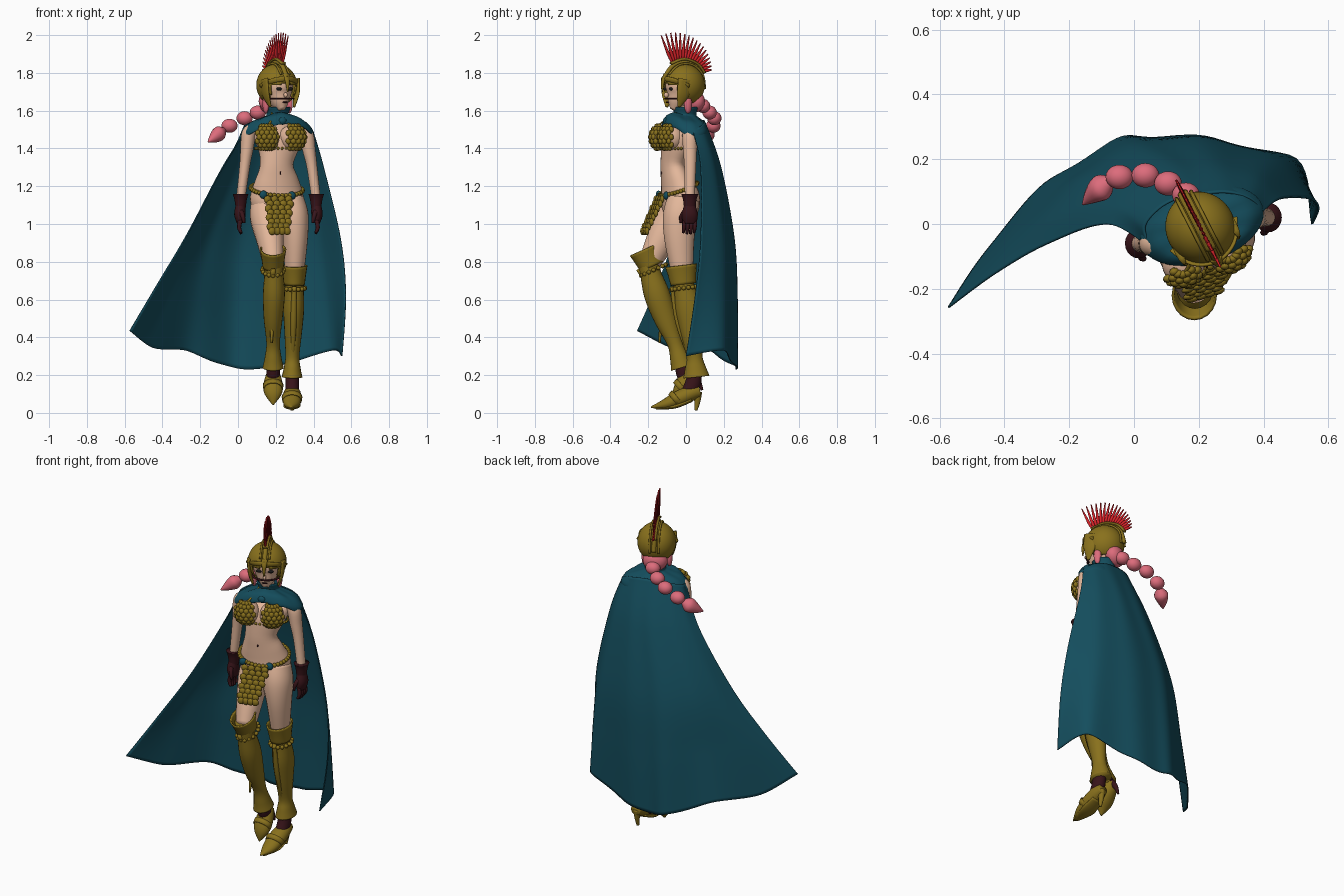
import bpy, bmesh, math
from math import sin, cos, pi, radians
from mathutils import Vector, Matrix

cube = bpy.data.objects.get("Cube")
if cube:
    bpy.data.objects.remove(cube)


def material(name, *rgb):
    m = bpy.data.materials.new(name)
    m.use_nodes = True
    color = (*rgb, 1)
    m.diffuse_color = color
    m.node_tree.nodes["Principled BSDF"].inputs["Base Color"].default_value = color
    return m


skin = material("skin", .78, .48, .33)
gold = material("gold", .25, .165, .012)
teal = material("teal cloth", .007, .075, .11)
pink = material("pink hair", .72, .15, .2)
red = material("red plume", .65, .015, .02)
maroon = material("dark leather", .04, .007, .01)
black = material("black", .01, .01, .01)


def finish(name, bm, mat, thickness=0):
    bmesh.ops.recalc_face_normals(bm, faces=bm.faces)
    mesh = bpy.data.meshes.new(name)
    bm.to_mesh(mesh)
    bm.free()
    mesh.materials.append(mat)
    mesh.shade_smooth()
    ob = bpy.data.objects.new(name, mesh)
    bpy.context.collection.objects.link(ob)
    if thickness:
        mod = ob.modifiers.new("thickness", "SOLIDIFY")
        mod.thickness = thickness
    return ob


def spline(points, t):
    """Smooth value at t in 0..1 through a list of equal tuples."""
    n = len(points) - 1
    i = min(int(t * n), n - 1)
    f = t * n - i
    p = [Vector(points[max(0, min(n, i + k))]) for k in (-1, 0, 1, 2)]
    return (p[1] * 2 + (p[2] - p[0]) * f + (p[0] * 2 - p[1] * 5 + p[2] * 4 - p[3]) * f ** 2
            + (p[1] * 3 - p[0] - p[2] * 3 + p[3]) * f ** 3) / 2


def tube(name, points, mat, yaw=0, sides=20, steps=5, caps=True, thickness=0):
    """Loft ellipses along a path of x, y, z, half width, half depth."""
    bm = bmesh.new()
    side = Vector((cos(radians(yaw)), sin(radians(yaw)), 0))
    count = (len(points) - 1) * steps
    rows = [spline(points, i / count) for i in range(count + 1)]
    rings = []
    for i, r in enumerate(rows):
        along = Vector(rows[min(i + 1, count)][:3]) - Vector(rows[max(i - 1, 0)][:3])
        depth = along.cross(side).normalized()
        wide = depth.cross(along).normalized()
        rings.append([bm.verts.new(Vector(r[:3]) + wide * max(r[3], .002) * cos(a) + depth * max(r[4], .002) * sin(a))
                      for a in (2 * pi * k / sides for k in range(sides))])
    for a, b in zip(rings, rings[1:]):
        for k in range(sides):
            j = (k + 1) % sides
            bm.faces.new((a[k], a[j], b[j], b[k]))
    if caps:
        bm.faces.new(rings[0])
        bm.faces.new(rings[-1])
    return finish(name, bm, mat, thickness)


def balls(name, items, mat, yaw=0, detail=12):
    """Many ellipsoids as one object, each a place and a size."""
    bm = bmesh.new()
    for place, size in items:
        m = Matrix.LocRotScale(Vector(place), Matrix.Rotation(radians(yaw), 3, "Z"), Vector(size))
        bmesh.ops.create_uvsphere(bm, u_segments=detail, v_segments=detail * 2 // 3, radius=1, matrix=m)
    return finish(name, bm, mat)


# Torso, turned a little to its left
TURN = 18
torso = [(.21, -.02, 1.64, .042, .042), (.212, -.015, 1.54, .045, .045), (.21, -.02, 1.49, .14, .06),
         (.212, -.045, 1.42, .118, .08), (.205, -.07, 1.32, .09, .062), (.205, -.055, 1.23, .12, .075),
         (.205, -.03, 1.14, .145, .098), (.21, -.03, 1.05, .12, .085), (.215, -.03, 1.0, .05, .05)]
tube("torso", torso, skin, TURN, 28)
balls("navel", [((.225, -.132, 1.27), (.004, .004, .008))], maroon)

# Breasts and scaled cups
for label, x, y, out in (("right", .152, -.122, -1), ("left", .282, -.078, 1)):
    balls(label + "_breast", [((x, y, 1.455), (.066, .068, .068))], skin, TURN, 24)
    scales = []
    for row in range(7):
        lift = radians(-55 + row * 19)
        for col in range(5):
            swing = radians(TURN + out * 12 + (col - 2 + row % 2 * .5) * 24)
            d = Vector((sin(swing) * cos(lift), -cos(swing) * cos(lift), sin(lift)))
            scales.append((Vector((x + out * .005, y, 1.458)) + d * .066, (.016, .013, .017)))
    balls(label + "_cup", scales, gold, TURN, 9)
    tube(label + "_cup_strap", [(x, y - .04, 1.51, .009, .004), (x * .6 + .085, y * .5 - .05, 1.55, .005, .004),
                                (.21 + out * .03, -.05, 1.59, .005, .004)], gold, TURN, 8)
balls("chest_chain", [((.212 + .12 * sin(a), -.045 - .085 * cos(a) + .035 * sin(a), 1.4), (.008, .008, .008))
                      for a in (i * pi / 18 for i in range(36))], gold, 0, 8)

# Belt of beads, medallions and scaled loincloth
beads = []
for i in range(40):
    a = 2 * pi * i / 40
    p = Matrix.Rotation(radians(TURN), 3, "Z") @ Vector((.14 * sin(a), -.095 * cos(a), 0))
    beads.append((p + Vector((.205, -.04, 1.185 - .035 * cos(a))), (.013, .012, .012)))
balls("belt_beads", beads, gold, 0, 8)
balls("belt_medallions", [((.135, -.145, 1.155), (.022, .014, .022)), ((.285, -.105, 1.15), (.022, .014, .022))], teal, TURN)
scales = []
for row in range(8):
    for col in range(4):
        w = .037 - .0015 * row
        x = .213 + (col - 1.5 + row % 2 * .3) * w
        scales.append(((x, -.145 - row * .011 + (x - .21) * .3, 1.13 - row * .024), (.021, .011, .021)))
balls("loincloth_scales", scales, gold, TURN, 9)

# Thighs
tube("right_thigh", [(.14, -.03, 1.13, .07, .08), (.148, -.06, 1.04, .085, .092), (.168, -.125, .93, .074, .082),
                     (.185, -.19, .8, .055, .06)], skin, 10)
tube("left_thigh", [(.275, -.015, 1.13, .075, .085), (.29, -.03, 1.04, .084, .092), (.302, -.035, .92, .068, .08),
                    (.3, -.02, .74, .05, .058)], skin, 5)

# Tall boots with flared hems and cuffs, each with a row of studs
tube("right_boot", [(.188, -.2, .83, .056, .062), (.19, -.19, .75, .05, .055), (.19, -.155, .63, .058, .068),
                    (.186, -.11, .5, .05, .06), (.186, -.06, .37, .036, .04), (.186, -.035, .29, .045, .05),
                    (.186, -.02, .24, .056, .062)], gold)
tube("left_boot", [(.298, -.02, .74, .054, .062), (.298, -.01, .67, .05, .055), (.295, .015, .55, .055, .072),
                   (.292, .03, .42, .046, .058), (.288, .045, .3, .037, .042), (.287, .05, .24, .044, .055),
                   (.286, .055, .19, .055, .07)], gold)
for label, c, lean in (("right", Vector((.186, -.2, .82)), -.45), ("left", Vector((.298, -.02, .73)), -.12)):
    axis = Vector((0, lean, 1)).normalized()
    path = [(*(c + axis * h), r, r * 1.2) for h, r in ((-.05, .056), (0, .062), (.05, .07))]
    tube(label + "_boot_cuff", path, gold, 0, 20, 3, False, .008)
    ring = [c - axis * .07 + Vector((.057 * cos(a), .066 * sin(a), -.066 * sin(a) * lean))
            for a in (i * pi / 8 for i in range(16))]
    balls(label + "_boot_studs", [(p, (.012, .012, .012)) for p in ring], gold, 0, 8)
    tube(label + "_shin_ridge", [(*(c + Vector((0, -.055, -.06))), .012, .01),
                                 (c.x - .004, c.y + lean * -.25 - .055, c.z - .25, .016, .012),
                                 (c.x - .008, c.y + .11 + (lean < -.2) * .02 - .07, c.z - .45, .006, .006)], gold, 0, 8)

# Ankles, pointed shoes and heels
tube("left_ankle", [(.287, .05, .22, .034, .036), (.287, .035, .15, .036, .042), (.286, .01, .1, .036, .04)], maroon)
tube("left_shoe", [(.287, .075, .115, .03, .03), (.287, .03, .105, .044, .04), (.286, -.04, .075, .05, .042),
                   (.284, -.11, .046, .04, .028), (.281, -.185, .03, .004, .004)], gold)
tube("left_heel", [(.287, .06, .11, .022, .026), (.287, .06, .06, .014, .016), (.287, .052, .013, .008, .008)], gold)
tube("left_sole", [(.286, .03, .07, .035, .012), (.285, -.06, .035, .045, .012), (.282, -.16, .022, .012, .005)], gold)
tube("right_ankle", [(.186, -.025, .27, .036, .038), (.186, -.01, .21, .036, .042), (.186, -.005, .16, .03, .03)], maroon)
tube("right_shoe", [(.186, .03, .22, .03, .03), (.186, .005, .18, .045, .045), (.186, -.025, .13, .052, .04),
                    (.186, -.045, .09, .04, .028), (.186, -.06, .043, .004, .004)], gold)
tube("right_heel", [(.186, .03, .21, .02, .022), (.186, .065, .17, .012, .014), (.186, .085, .12, .007, .007)], maroon)
for label, p, tilt in (("left", (.286, -.045), .078), ("right", (.186, -.02), .14)):
    tube(label + "_instep_band", [(*p, tilt + .006, .055, .046), (p[0], p[1] - .022, tilt - .012, .052, .042)],
         gold, 0, 20, 2, False, .006)

# Arms, gloves and fingers
for label, out, top, mid, hand in (("right", -1, (.058, -.06, 1.48), (.036, -.06, 1.31), (.014, -.06, 1.13)),
                                   ("left", 1, (.362, .02, 1.47), (.392, .022, 1.3), (.414, .02, 1.13))):
    top, mid, hand = Vector(top), Vector(mid), Vector(hand)
    tube(label + "_arm", [(*(top + Vector((-out * .03, 0, .025))), .03, .035), (*top, .038, .04),
                          (*top.lerp(mid, .5), .034, .036), (*mid, .028, .031), (*hand, .024, .026)], skin)
    tube(label + "_glove_cuff", [(*(hand + Vector((0, 0, .03))), .042, .046), (*hand, .033, .036),
                                 (*(hand - Vector((0, 0, .05))), .026, .03)], maroon)
    tube(label + "_glove_palm", [(*(hand - Vector((0, 0, .03))), .026, .03), (*(hand - Vector((-out * .004, 0, .08))), .03, .042),
                                 (*(hand - Vector((0, 0, .125))), .02, .036)], maroon)
    for i in range(4):
        k = hand + Vector((out * .002, (i - 1.5) * .019, -.11))
        tube(label + "_finger", [(*k, .012, .011), (*(k + Vector((out * .006, -.002, -.04))), .011, .01),
                                 (*(k + Vector((-out * .006, -.006, -.075 + .006 * abs(i - 1.5)))), .007, .007)], maroon, 0, 8, 3)
    tube(label + "_thumb", [(*(hand + Vector((0, -.025, -.06))), .014, .012), (*(hand + Vector((-out * .012, -.045, -.09))), .012, .011),
                            (*(hand + Vector((-out * .018, -.046, -.125))), .007, .007)], maroon, 0, 8, 3)

# Head, turned further than the body
FACE = 27
centre = Vector((.205, -.012, 1.735))
facing = Matrix.Rotation(radians(FACE), 3, "Z")


def head(x, y, z):
    return centre + facing @ Vector((x, y, z))


tube("face", [(*head(0, -.005, .07), .06, .065), (*head(0, -.01, .01), .08, .088), (*head(0, -.02, -.05), .07, .08),
              (*head(0, -.045, -.1), .042, .052), (*head(0, -.062, -.13), .016, .02)], skin, FACE)
balls("nose", [(head(0, -.103, -.052), (.009, .014, .014))], skin, FACE)
balls("eyes", [(head(s * .033, -.093, -.02), (.016, .008, .009)) for s in (-1, 1)], black, FACE)
balls("mouth", [(head(0, -.098, -.09), (.016, .006, .004))], maroon, FACE)

# Helmet shell with the face opening cut out
bm = bmesh.new()
bmesh.ops.create_uvsphere(bm, u_segments=48, v_segments=32, radius=1)
cut = [f for f in bm.faces for c in [f.calc_center_median()]
       if c.z < -.85 or (c.y < -.3 and c.z < .12 - abs(c.x) * .25 and abs(c.x) < .66)]
bmesh.ops.delete(bm, geom=cut, context="FACES")
bm.transform(Matrix.LocRotScale(centre, facing, Vector((.107, .113, .112))))
finish("helmet", bm, gold, .008)
tube("helmet_brow", [(*head(sin(a) * .108, -cos(a) * .116, .035 - .05 * (1 - cos(a))), .006, .014)
                     for a in (radians(d) for d in (-80, -40, 0, 40, 80))], gold, FACE + 90, 10)
tube("nose_guard", [(*head(0, -.107, .06), .02, .007), (*head(0, -.124, .02), .013, .009), (*head(0, -.128, -.035), .004, .004)], gold, FACE, 10)
tube("chin_strap", [(*head(sin(a) * .085, -.01 - cos(a) * .09, -.072), .006, .005)
                    for a in (radians(d) for d in (-80, -40, 0, 40, 80))], maroon, FACE + 90, 8)
for s in (-1, 1):
    tube("cheek_guard", [(*head(s * .094, -.035, .03), .012, .045), (*head(s * .09, -.05, -.05), .01, .036),
                         (*head(s * .07, -.065, -.115), .006, .008)], gold, FACE, 12)
    tube("helmet_side_ridge", [(*head(s * .025, sin(a) * .115, cos(a) * .115), .006, .006)
                               for a in (radians(d) for d in (-60, -20, 20, 60, 100))], gold, FACE, 8)


# Plume holder and fan of bristles
def arc(angle, r):
    return head(0, sin(radians(angle)) * r, cos(radians(angle)) * r)


tube("plume_holder", [(*arc(d, .122), .013, .011) for d in (-70, -30, 10, 50, 95)], gold, FACE, 10)
tube("plume_rail", [(*arc(d, .138), .017, .008) for d in (-33, 0, 35, 62)], gold, FACE, 10)
for i in range(17):
    t = i / 16
    tip = arc(-27 + 91 * t, .295 - .11 * t ** 1.3)
    tube("plume_bristle", [(*arc(-30 + 88 * t, .135), .006, .006), (*arc(-29 + 90 * t, .19 - .03 * t), .006, .009),
                           (*tip, .003, .003)], red, FACE, 6, 3)

# Hair and braid
balls("hair", [(head(0, .065, -.085), (.07, .05, .06)), (head(-.07, -.01, -.1), (.016, .022, .05)),
               (head(.07, -.01, -.1), (.016, .022, .05))], pink, FACE, 16)
braid = [(.16, .09, 1.625), (.105, .125, 1.59), (.035, .15, 1.56), (-.045, .145, 1.52)]
balls("braid", [(p, (.043, .038, .037)) for p in braid], pink, 0, 20)
tube("braid_tip", [(-.07, .135, 1.5, .012, .012), (-.098, .115, 1.48, .042, .038), (-.13, .088, 1.455, .028, .026),
                   (-.158, .06, 1.435, .003, .003)], pink, 60, 16)

# Collar draped over the shoulders, higher at the front
profile = [(.062, .06, 1.62), (.05, .052, 1.575), (.085, .068, 1.555), (.15, .092, 1.53), (.185, .105, 1.49), (.188, .105, 1.465)]
bm = bmesh.new()
rings = []
for i in range(21):
    rx, ry, z = spline(profile, i / 20)
    ring = []
    for k in range(40):
        a = 2 * pi * k / 40
        front = max(0, sin(a)) ** 2 * (i / 20)
        p = Matrix.Rotation(radians(TURN), 3, "Z") @ Vector((rx * cos(a), -ry * sin(a), 0))
        ring.append(bm.verts.new(p + Vector((.21, -.005, z + front * .065 + .004 * sin(a * 9) * i / 20))))
    rings.append(ring)
for a, b in zip(rings, rings[1:]):
    for k in range(40):
        bm.faces.new((a[k], a[k - 1], b[k - 1], b[k]))
finish("cape_collar", bm, teal, .008)
balls("collar_knot", [((.235, -.105, 1.545), (.024, .016, .02))], teal, TURN)

# Cape sweeping back and out to its right, from shoulders to hem
rows = [[(.05, -.075, 1.51), (.03, -.01, 1.52), (.07, .045, 1.54), (.13, .08, 1.55),
         (.21, .095, 1.55), (.29, .1, 1.54), (.36, .08, 1.52), (.4, .04, 1.49)],
        [(-.085, 0, 1.3), (-.06, .06, 1.3), (0, .12, 1.3), (.08, .165, 1.3),
         (.18, .185, 1.3), (.28, .18, 1.3), (.38, .15, 1.3), (.455, .08, 1.3)],
        [(-.27, -.06, .95), (-.23, .04, .95), (-.15, .14, .94), (-.04, .215, .93),
         (.1, .255, .92), (.27, .245, .92), (.43, .2, .92), (.545, .08, .92)],
        [(-.43, -.15, .68), (-.36, -.02, .64), (-.23, .12, .62), (-.08, .23, .6),
         (.08, .275, .58), (.27, .255, .6), (.47, .205, .62), (.572, .05, .62)],
        [(-.575, -.256, .435), (-.45, -.07, .345), (-.28, .12, .33), (-.1, .235, .26),
         (.06, .28, .23), (.26, .25, .26), (.5, .2, .33), (.553, 0, .3)]]
bm = bmesh.new()
grid = []
for i in range(41):
    v = i / 40
    line = []
    for k in range(57):
        u = k / 56
        p = spline([spline(column, v) for column in zip(*rows)], u)
        fold = sin(u * 30) * .012 * v * sin(pi * u)
        line.append(bm.verts.new(p + Vector((fold * .4, fold, 0))))
    grid.append(line)
for a, b in zip(grid, grid[1:]):
    for k in range(56):
        bm.faces.new((a[k], a[k + 1], b[k + 1], b[k]))
finish("cape", bm, teal, .006)
